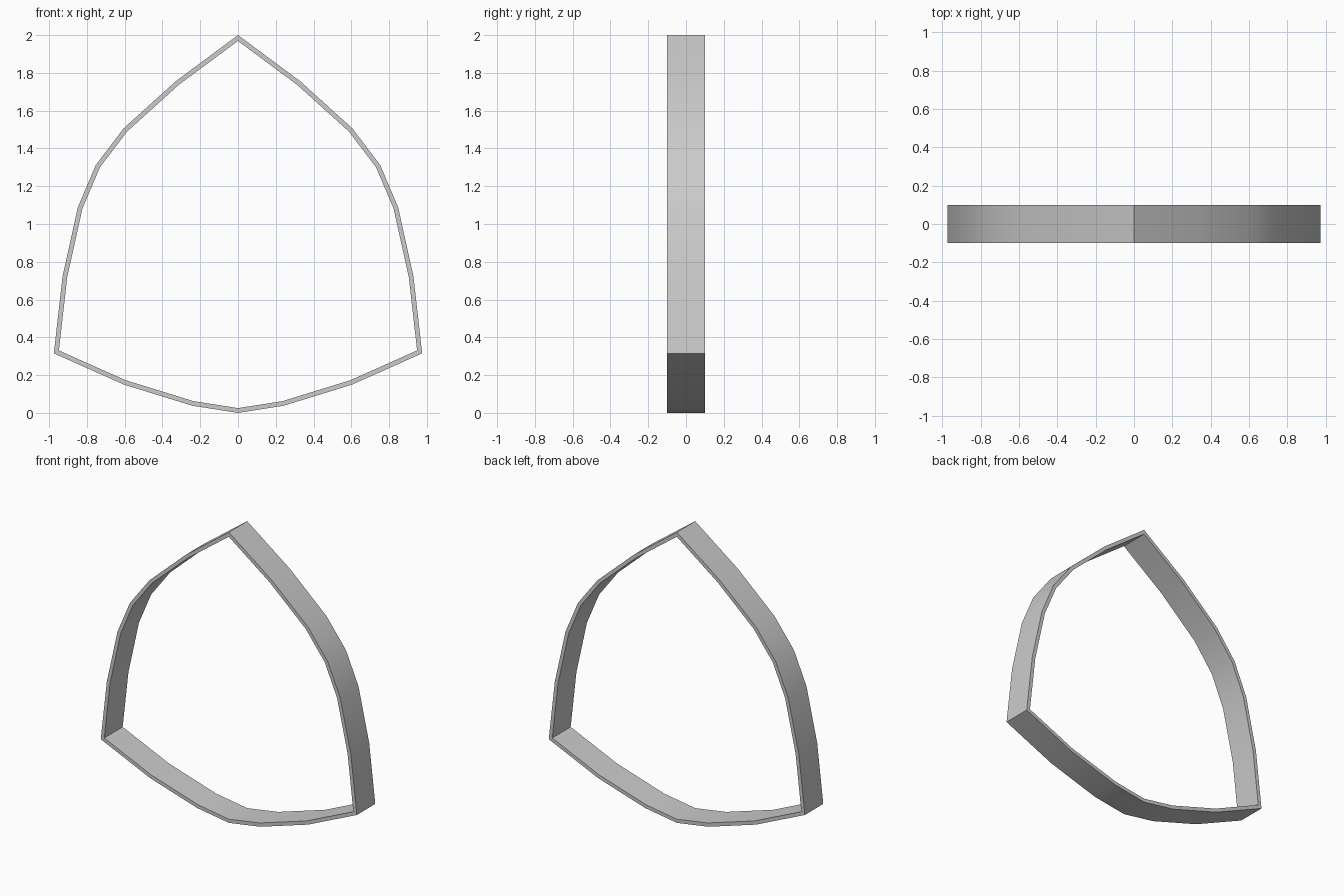
import bpy, bmesh, math
from mathutils import Vector

if "Cube" in bpy.data.objects:
    bpy.data.objects.remove(bpy.data.objects["Cube"])

WALL = 0.025   # band thickness
HALF_Y = 0.1   # half the band depth

# right half of the outer outline (x, z), from the apex down to the bottom
half = [(0, 2.0), (0.328, 1.757), (0.605, 1.507), (0.753, 1.312), (0.848, 1.088),
        (0.929, 0.722), (0.975, 0.315), (0.602, 0.149), (0.242, 0.038), (0, 0)]
outer = [Vector(p) for p in half] + [Vector((-x, z)) for x, z in half[-2:0:-1]]


def inset(points, dist):
    """Offset a clockwise loop inwards with mitred corners."""
    result = []
    for i, p in enumerate(points):
        a = (p - points[i - 1]).normalized()
        b = (points[(i + 1) % len(points)] - p).normalized()
        na, nb = Vector((a.y, -a.x)), Vector((b.y, -b.x))
        result.append(p + (na + nb) * dist / (1 + na.dot(nb)))
    return result


inner = inset(outer, WALL)

# closed band: four rings of vertices joined all the way round
bm = bmesh.new()
rings = [[bm.verts.new((p.x, y, p.y)) for p in loop]
         for loop, y in ((outer, -HALF_Y), (outer, HALF_Y), (inner, HALF_Y), (inner, -HALF_Y))]
n = len(outer)
for k in range(4):
    r, s = rings[k], rings[(k + 1) % 4]
    for i in range(n):
        j = (i + 1) % n
        bm.faces.new((r[i], r[j], s[j], s[i]))
bmesh.ops.recalc_face_normals(bm, faces=bm.faces)

mesh = bpy.data.meshes.new("shield_frame")
bm.to_mesh(mesh)
bm.free()
frame = bpy.data.objects.new("shield_frame", mesh)
bpy.context.collection.objects.link(frame)

# smooth along the sides, sharp at the corners and rims
bpy.context.view_layer.objects.active = frame
frame.select_set(True)
bpy.ops.object.shade_smooth_by_angle(angle=math.radians(30))
